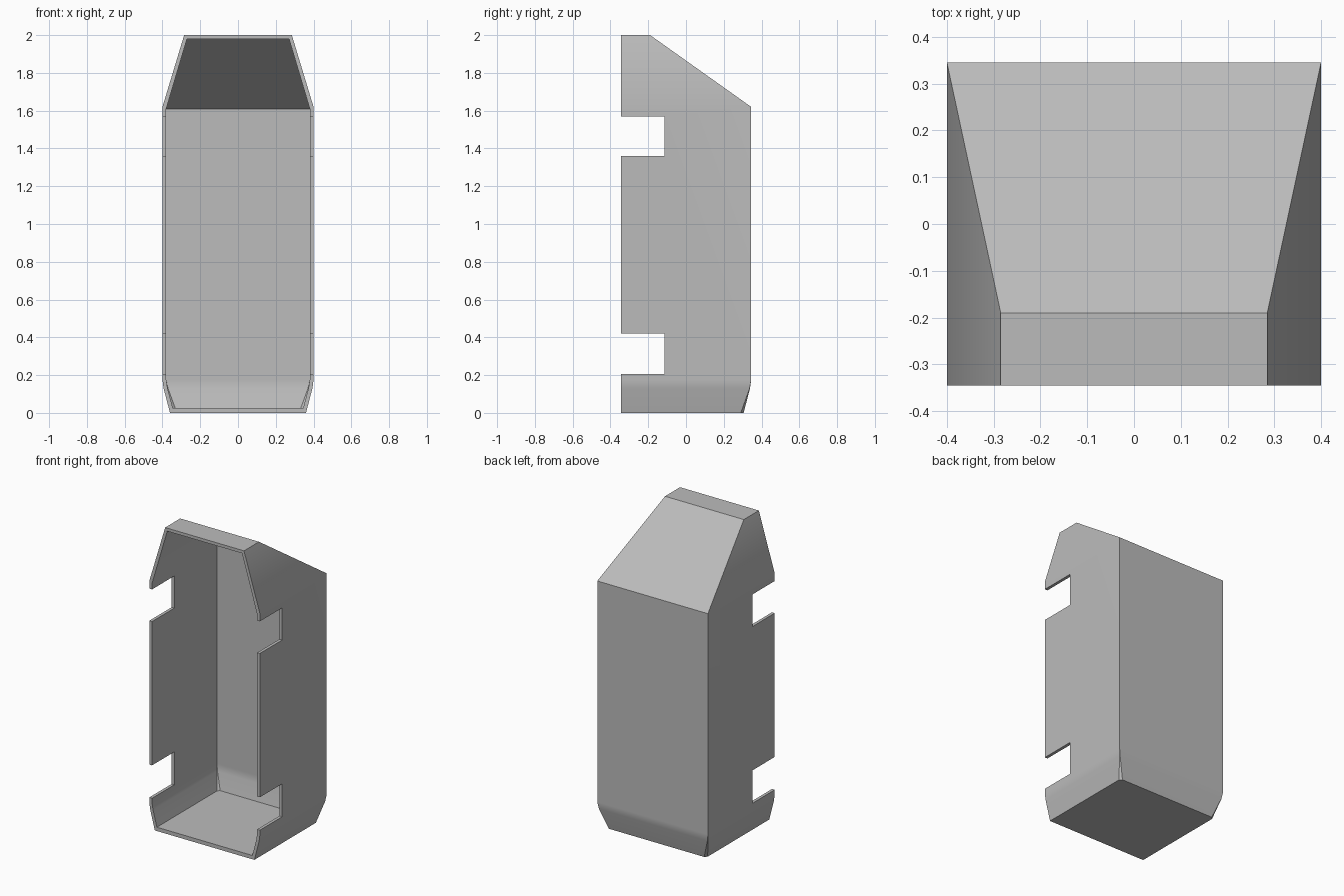
import bpy
import bmesh
from math import radians

cube = bpy.data.objects.get("Cube")
if cube:
    bpy.data.objects.remove(cube, do_unlink=True)

grey = bpy.data.materials.new("plain grey")
grey.use_nodes = True
colour = (0.5, 0.5, 0.5, 1)
grey.diffuse_color = colour
grey.node_tree.nodes["Principled BSDF"].inputs["Base Color"].default_value = colour


def hull_object(name, points):
    """Convex solid around the points, with flat regions merged."""
    bm = bmesh.new()
    for p in points:
        bm.verts.new(p)
    bmesh.ops.convex_hull(bm, input=bm.verts[:])
    bmesh.ops.dissolve_limit(bm, angle_limit=radians(0.5),
                             verts=bm.verts[:], edges=bm.edges[:])
    bmesh.ops.recalc_face_normals(bm, faces=bm.faces[:])
    mesh = bpy.data.meshes.new(name)
    bm.to_mesh(mesh)
    bm.free()
    mesh.materials.append(grey)
    obj = bpy.data.objects.new(name, mesh)
    bpy.context.collection.objects.link(obj)
    return obj


def pod_points(rings, front):
    """Each ring: height, half width, back depth, back corner cut."""
    points = []
    for z, w, back, cut in rings:
        for s in (-1, 1):
            points.append((s * w, front, z))
            points.append((s * w, back - cut, z))
            if cut:
                points.append((s * (w - cut), back, z))
    return points


def cut_away(target, cutter):
    cutter.hide_render = True
    mod = target.modifiers.new("cut", "BOOLEAN")
    mod.operation = "DIFFERENCE"
    mod.solver = "EXACT"
    mod.object = cutter
    bpy.ops.object.modifier_apply(modifier=mod.name)
    bpy.data.objects.remove(cutter, do_unlink=True)


# Outer body: tapered foot, straight walls, sloped hood
FRONT = -0.345
body = hull_object("open_housing", pod_points([
    (0, 0.36, 0.305, 0.015),
    (0.13, 0.394, 0.339, 0.0024),
    (0.175, 0.4, 0.345, 0),
    (1.62, 0.4, 0.345, 0),
    (2, 0.285, -0.19, 0)], FRONT))
bpy.ops.object.select_all(action="DESELECT")
bpy.context.view_layer.objects.active = body
body.select_set(True)

# Hollow interior, open at the front
cut_away(body, hull_object("interior_cutter", pod_points([
    (0.025, 0.345, 0.29, 0.013),
    (0.13, 0.373, 0.318, 0.0024),
    (0.175, 0.38, 0.325, 0),
    (1.61, 0.38, 0.325, 0),
    (1.98, 0.27, -0.197, 0)], FRONT - 0.1)))

# Notches through the front edges of both side walls
for low, high in ((0.205, 0.42), (1.36, 1.57)):
    cut_away(body, hull_object("notch_cutter", [
        (x, y, z) for x in (-0.6, 0.6) for y in (-0.6, -0.115)
        for z in (low, high)]))

# Soft shading across the shallow folds, crisp corners elsewhere
bpy.ops.object.shade_smooth_by_angle(angle=radians(25))
weighted = body.modifiers.new("weighted normals", "WEIGHTED_NORMAL")
weighted.keep_sharp = True
